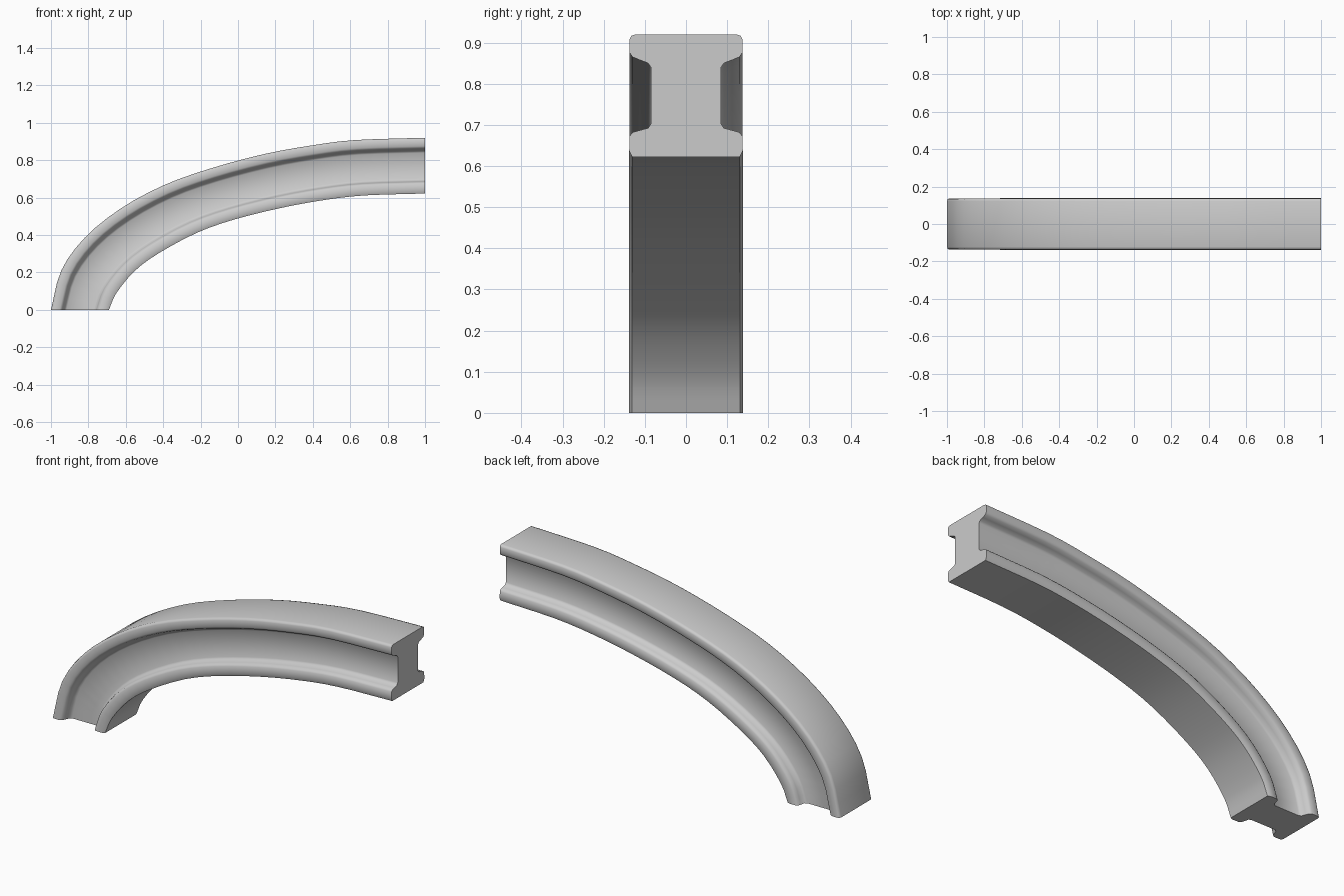
import bpy, bmesh, math
from mathutils import Vector

if "Cube" in bpy.data.objects:
    bpy.data.objects.remove(bpy.data.objects["Cube"])

# Matching points (x, z) along the outer and inner edges of the arch
OUTER = [(-1, 0), (-.945, .21), (-.82, .385), (-.63, .54), (-.40, .665),
         (-.15, .755), (.14, .833), (.40, .88), (.63, .908), (1, .92)]
INNER = [(-.69, 0), (-.65, .09), (-.55, .21), (-.42, .305), (-.22, .412),
         (-.02, .483), (.23, .545), (.46, .587), (.68, .612), (1, .622)]

# Half of the I-beam section: (half width, depth from outer 0 to inner 1)
HALF = [(.122, 0), (.133, .012), (.137, .04), (.137, .15), (.130, .185),
        (.112, .21), (.092, .235), (.085, .27), (.085, .73), (.092, .765),
        (.115, .785), (.130, .80), (.137, .83), (.138, .95), (.131, 1)]
SECTION = HALF + [(-y, t) for y, t in reversed(HALF)]


def smooth_path(pts, steps=3):
    p = [Vector(q) for q in pts]
    p = [2 * p[0] - p[1]] + p + [2 * p[-1] - p[-2]]
    out = []
    for i in range(1, len(p) - 2):
        a, b, c, d = p[i - 1:i + 3]
        for s in range(steps):
            u = s / steps
            out.append(.5 * (2 * b + (c - a) * u + (2 * a - 5 * b + 4 * c - d) * u * u
                             + (3 * b - a - 3 * c + d) * u ** 3))
    out.append(p[-2])
    return out


# Sweep the section between both edges
bm = bmesh.new()
rings = []
for o, i in zip(smooth_path(OUTER), smooth_path(INNER)):
    ring = []
    for y, t in SECTION:
        q = o.lerp(i, t)
        ring.append(bm.verts.new((q.x, y, q.y)))
    rings.append(ring)
n = len(SECTION)
for a, b in zip(rings, rings[1:]):
    for k in range(n):
        bm.faces.new((a[k], a[(k + 1) % n], b[(k + 1) % n], b[k]))

# Flat end caps
bm.faces.new(rings[0])
bm.faces.new(rings[-1])
bmesh.ops.recalc_face_normals(bm, faces=bm.faces)

mesh = bpy.data.meshes.new("curved_beam")
bm.to_mesh(mesh)
bm.free()
beam = bpy.data.objects.new("curved_beam", mesh)
bpy.context.collection.objects.link(beam)
bpy.context.view_layer.objects.active = beam
beam.select_set(True)
bpy.ops.object.shade_smooth_by_angle(angle=math.radians(50))
